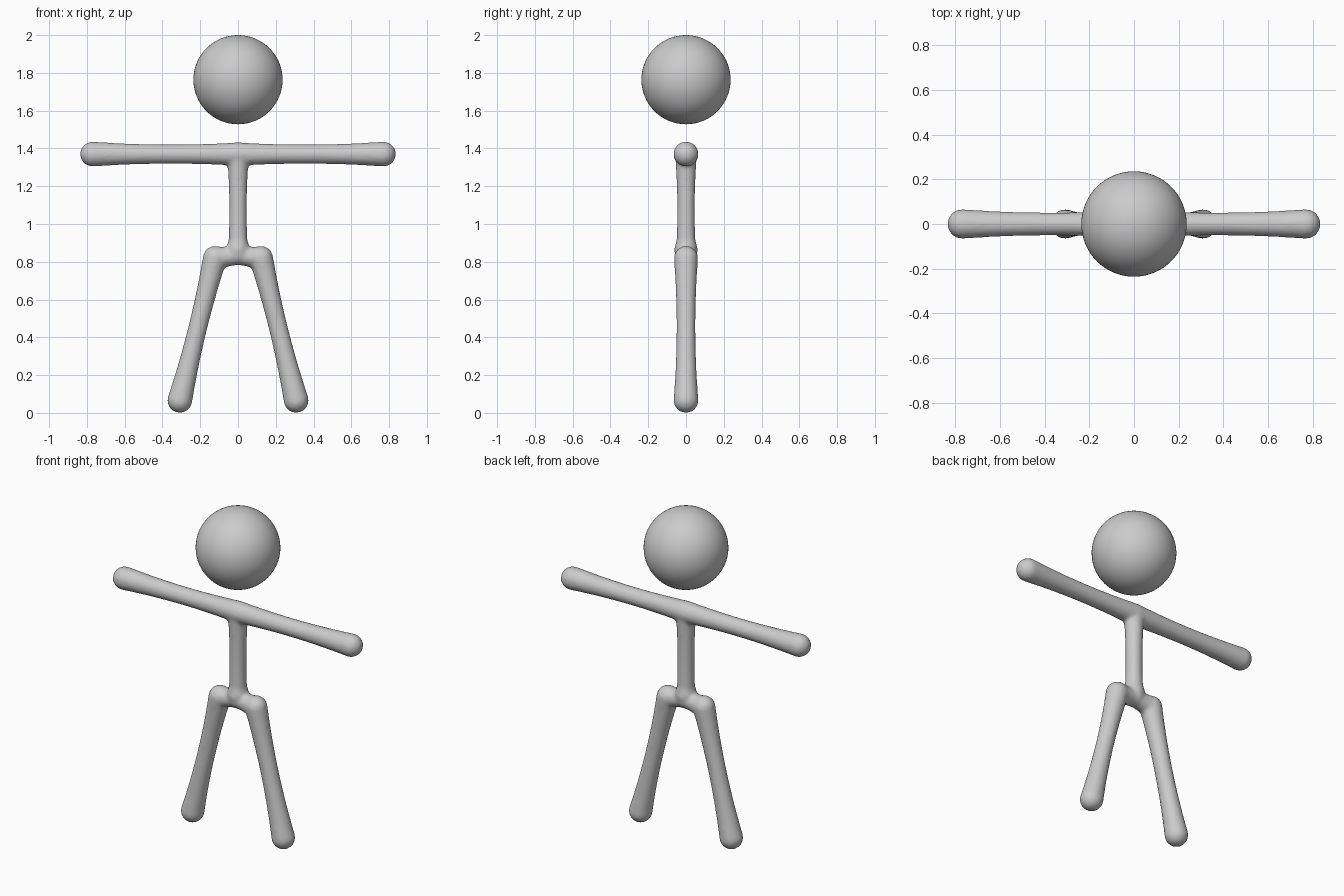
import bpy, bmesh, math
from mathutils import Vector

if "Cube" in bpy.data.objects:
    bpy.data.objects.remove(bpy.data.objects["Cube"])

grey = bpy.data.materials.new("plain_grey")
grey.diffuse_color = (0.6, 0.6, 0.6, 1)
grey.use_nodes = True
grey.node_tree.nodes["Principled BSDF"].inputs["Base Color"].default_value = grey.diffuse_color
SIDES = 40


def add_limb(bm, a, b, r0, rm, r1):
    """Round-ended limb from a to b with start, middle and end radii."""
    a, b = Vector(a), Vector(b)
    axis = (b - a).normalized()
    length = (b - a).length
    side = Vector((0, 1, 0))
    other = axis.cross(side)
    prof = []
    for i in range(1, 9):                      # start cap
        t = math.pi / 2 * i / 9
        prof.append((-r0 * math.cos(t), r0 * math.sin(t)))
    for i in range(25):                        # pinched shaft
        t = i / 24
        r = r0 * (1 - t) * (1 - 2 * t) + rm * 4 * t * (1 - t) + r1 * t * (2 * t - 1)
        prof.append((length * t, r))
    for i in range(1, 9):                      # end cap
        t = math.pi / 2 * i / 9
        prof.append((length + r1 * math.sin(t), r1 * math.cos(t)))
    rings = []
    for d, r in prof:
        rings.append([bm.verts.new(a + axis * d + r * (side * math.cos(u) + other * math.sin(u)))
                      for u in (2 * math.pi * k / SIDES for k in range(SIDES))])
    for p, q in zip(rings, rings[1:]):
        for k in range(SIDES):
            n = (k + 1) % SIDES
            bm.faces.new((p[k], p[n], q[n], q[k]))
    for ring, d in ((rings[0], -r0), (rings[-1], length + r1)):
        tip = bm.verts.new(a + axis * d)
        for k in range(SIDES):
            bm.faces.new((ring[k], ring[(k + 1) % SIDES], tip))


# body: torso, arms, hips and legs fused into one smooth skin
bm = bmesh.new()
add_limb(bm, (0, 0, 0.835), (0, 0, 1.37), 0.054, 0.047, 0.058)
add_limb(bm, (0, 0, 0.84), (0, 0, 0.90), 0.058, 0.061, 0.053)
for s in (-1, 1):
    add_limb(bm, (0, 0, 1.37), (s * 0.77, 0, 1.37), 0.062, 0.051, 0.066)
    add_limb(bm, (0, 0, 0.833), (s * 0.12, 0, 0.82), 0.05, 0.053, 0.063)
    add_limb(bm, (s * 0.122, 0, 0.82), (s * 0.308, 0, 0.066), 0.064, 0.05, 0.066)
bmesh.ops.recalc_face_normals(bm, faces=bm.faces)
mesh = bpy.data.meshes.new("body")
bm.to_mesh(mesh)
bm.free()
mesh.materials.append(grey)
body = bpy.data.objects.new("body", mesh)
bpy.context.collection.objects.link(body)
fuse = body.modifiers.new("fuse", 'REMESH')
fuse.mode = 'VOXEL'
fuse.voxel_size = 0.01
fuse.use_smooth_shade = True
blend = body.modifiers.new("blend", 'SMOOTH')
blend.factor = 0.5
blend.iterations = 8

# floating round head
bpy.ops.mesh.primitive_uv_sphere_add(segments=64, ring_count=32, radius=0.236, location=(0, 0, 1.764))
head = bpy.context.object
head.name = "head"
head.data.materials.append(grey)
bpy.ops.object.shade_smooth()
